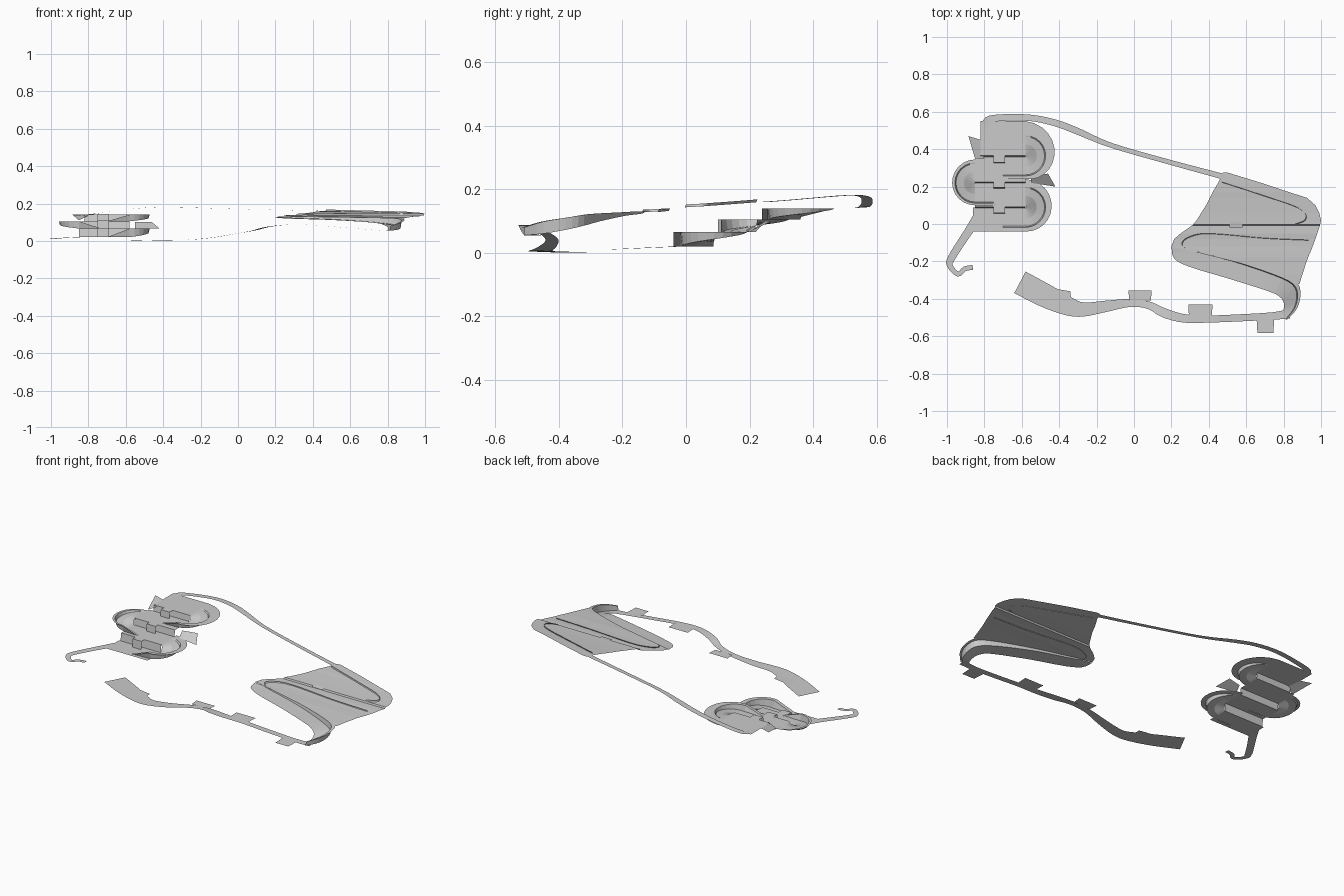
import bpy, bmesh, math
from mathutils import Vector


def loft(name, rows):
    """Skin a sheet across rows of points (equal lengths), facing upwards."""
    bm = bmesh.new()
    grid = [[bm.verts.new(p) for p in r] for r in rows]
    for a, b in zip(grid, grid[1:]):
        for i in range(len(a) - 1):
            f = bm.faces.new((a[i], a[i + 1], b[i + 1], b[i]))
            f.normal_update()
            if f.normal.z < 0:
                f.normal_flip()
    bmesh.ops.remove_doubles(bm, verts=bm.verts, dist=0.0005)
    me = bpy.data.meshes.new(name)
    bm.to_mesh(me)
    bm.free()
    ob = bpy.data.objects.new(name, me)
    bpy.context.collection.objects.link(ob)
    return ob


def smooth(pts, n=4):
    """Catmull-Rom through points of any dimension."""
    p = [Vector(q) for q in pts]
    p = [p[0] * 2 - p[1]] + p + [p[-1] * 2 - p[-2]]
    out = []
    for a, b, c, d in zip(p, p[1:], p[2:], p[3:]):
        for k in range(n):
            t = k / n
            out.append(0.5 * (2 * b + (c - a) * t + (2 * a - 5 * b + 4 * c - d) * t * t
                              + (3 * b - a - 3 * c + d) * t ** 3))
    return out + [p[-2]]


def road(name, pts, n=4):
    """Ribbon along (x, y, z, width) points."""
    s = smooth(pts, n)
    rows = []
    for i, q in enumerate(s):
        d = s[min(i + 1, len(s) - 1)] - s[max(i - 1, 0)]
        side = Vector((-d[1], d[0], 0)).normalized() * q[3] / 2
        c = Vector(q[:3])
        rows.append([c + side, c - side])
    return loft(name, rows)


def patch(name, a, b, c, d):
    return loft(name, [[a, b], [d, c]])


def wall(name, pts, drop):
    """Low step following a line."""
    s = smooth(pts, 4)
    return loft(name, [[p, p + Vector((0.004, -0.004, -drop))] for p in s])


def hairpin(name, cx, cy, side, z0, z1, rim0, rim1):
    """Descending half-turn with a retaining wall and a level rim around it."""
    rows = []
    steps = 12
    for i in range(steps + 1):
        t = i / steps
        a = math.pi * (0.5 - t)
        z = z0 + (z1 - z0) * t
        rr = rim0 + (rim1 - rim0) * t
        prof = [(0.004, z), (0.06, z), (0.102, z), (0.108, z0), (rr, z0)]
        rows.append([Vector((cx + side * r * math.cos(a), cy + r * math.sin(a), h))
                     for r, h in prof])
    # the wall and rim run out along the lower leg
    rows.append([Vector((p.x - side * 0.12, p.y, z1)) for p in rows[-1]])
    return loft(name, rows)


# Stacked hairpins on the left
Z = [0.14, 0.105, 0.066, 0.02]
hairpin("upper_hairpin", -0.58, 0.365, 1, Z[0], Z[1], 0.185, 0.125)
hairpin("middle_hairpin", -0.85, 0.22, -1, Z[1], Z[2], 0.125, 0.12)
hairpin("lower_hairpin", -0.58, 0.09, 1, Z[2], Z[3], 0.15, 0.13)

# Straight legs between hairpins, with the step down to the next leg
legs = [(-0.82, -0.58, 0.55, 0.365), (-0.85, -0.58, 0.36, 0.224),
        (-0.85, -0.58, 0.218, 0.092), (-0.86, -0.58, 0.087, -0.04)]
for i, (xa, xb, ya, yb) in enumerate(legs):
    z = Z[i]
    prof = [(ya, z), (yb, z)]
    if i < 3:
        prof.append((yb - 0.006, Z[i + 1]))
    loft(f"leg_{i + 1}", [[Vector((x, y, h)) for y, h in prof] for x in (xa, xb)])

# Small overhanging platforms on the steps
for i, y in enumerate((0.36, 0.225, 0.09)):
    z = Z[i] + 0.003
    loft(f"platform_{i + 1}", [[(x, y + 0.03, z), (x, y - 0.03, z), (x, y - 0.034, Z[i + 1])]
                               for x in (-0.75, -0.69)])

# Loose verge beside the top leg, and shoulder above the lower hairpin
patch("left_verge", (-0.885, 0.47, 0.14), (-0.82, 0.45, 0.14),
      (-0.80, 0.35, 0.135), (-0.85, 0.35, 0.11))
patch("right_verge", (-0.55, 0.25, 0.10), (-0.46, 0.27, 0.10),
      (-0.42, 0.20, 0.066), (-0.55, 0.22, 0.066))

# Exit road with the hooked end
road("exit_road", [(-0.83, 0.04, 0.02, 0.06), (-0.885, -0.04, 0.019, 0.045),
                   (-0.975, -0.18, 0.013, 0.04), (-0.983, -0.225, 0.011, 0.03),
                   (-0.94, -0.268, 0.01, 0.026), (-0.905, -0.24, 0.01, 0.026),
                   (-0.862, -0.232, 0.01, 0.026)])

# Long road across the top
road("top_road", [(-0.795, 0.47, 0.14, 0.04), (-0.79, 0.545, 0.142, 0.04),
                  (-0.73, 0.567, 0.15, 0.036), (-0.56, 0.568, 0.172, 0.034),
                  (-0.42, 0.54, 0.181, 0.036), (-0.30, 0.495, 0.18, 0.036),
                  (-0.12, 0.42, 0.174, 0.026), (0.20, 0.328, 0.166, 0.026),
                  (0.49, 0.25, 0.16, 0.03)])

# Right-hand slope holding the wide switchback: (y, z, left x, right x)
slope = [(0.275, 0.162, 0.475, 0.50), (0.22, 0.16, 0.45, 0.68), (0.17, 0.157, 0.42, 0.83),
         (0.14, 0.154, 0.405, 0.925), (0.10, 0.151, 0.385, 0.97), (0.06, 0.148, 0.36, 0.99),
         (0.02, 0.146, 0.335, 1.0), (-0.004, 0.145, 0.315, 0.995), (-0.008, 0.136, 0.31, 0.994),
         (-0.05, 0.135, 0.25, 0.98), (-0.08, 0.132, 0.215, 0.97), (-0.12, 0.13, 0.20, 0.955),
         (-0.135, 0.13, 0.27, 0.95), (-0.18, 0.129, 0.45, 0.93), (-0.21, 0.127, 0.57, 0.92),
         (-0.27, 0.124, 0.76, 0.90), (-0.32, 0.12, 0.86, 0.885)]
loft("right_slope", [[(xa + (xb - xa) * k / 4, y, z) for k in range(5)]
                     for y, z, xa, xb in slope])

# Low kerb walls tracing the turns on the slope
wall("slope_kerb", [(0.47, 0.225, 0.168), (0.70, 0.15, 0.162), (0.86, 0.095, 0.158),
                    (0.915, 0.055, 0.155), (0.91, 0.02, 0.153), (0.86, 0.0, 0.152)], 0.009)
wall("lower_kerb", [(0.93, -0.085, 0.137), (0.70, -0.075, 0.137), (0.40, -0.05, 0.14),
                    (0.29, -0.07, 0.139), (0.255, -0.105, 0.137), (0.28, -0.135, 0.136)], 0.008)
patch("slope_platform", (0.51, 0.01, 0.148), (0.58, 0.01, 0.148),
      (0.58, -0.02, 0.144), (0.51, -0.02, 0.144))

# Descending leg: outer edge, road, retaining wall and rim, swinging into the final bend
# (outer x, y, wall x, y, road z, wall top z, rim x, y)
bend = [(0.20, -0.12, 0.27, -0.132, 0.127, 0.130, 0.275, -0.13),
        (0.215, -0.185, 0.30, -0.14, 0.123, 0.130, 0.305, -0.138),
        (0.30, -0.23, 0.45, -0.18, 0.118, 0.129, 0.455, -0.178),
        (0.50, -0.29, 0.57, -0.213, 0.112, 0.127, 0.575, -0.208),
        (0.72, -0.36, 0.75, -0.275, 0.098, 0.124, 0.76, -0.265),
        (0.78, -0.39, 0.845, -0.322, 0.085, 0.120, 0.87, -0.312),
        (0.80, -0.42, 0.87, -0.38, 0.072, 0.110, 0.89, -0.38),
        (0.80, -0.455, 0.855, -0.45, 0.06, 0.098, 0.87, -0.455),
        (0.785, -0.485, 0.81, -0.51, 0.055, 0.08, 0.815, -0.515)]
loft("descending_bend", [[(a, b, z), (c, d, z), (c + 0.005, d + 0.002, w), (e, f, w)]
                         for a, b, c, d, z, w, e, f in smooth(bend, 3)])

# Winding road along the bottom
road("bottom_road", [(0.83, -0.48, 0.055, 0.05), (0.74, -0.492, 0.058, 0.04),
                     (0.56, -0.502, 0.072, 0.038), (0.40, -0.508, 0.085, 0.038),
                     (0.27, -0.505, 0.087, 0.045), (0.16, -0.475, 0.075, 0.05),
                     (0.08, -0.435, 0.055, 0.04), (-0.02, -0.422, 0.037, 0.042),
                     (-0.15, -0.44, 0.016, 0.06), (-0.27, -0.457, 0.006, 0.075),
                     (-0.35, -0.44, 0.004, 0.10), (-0.47, -0.385, 0.002, 0.125),
                     (-0.61, -0.312, 0.0, 0.13)])

# Lay-bys beside the bottom road
patch("verge_wide", (-0.46, -0.34, 0.004), (-0.34, -0.36, 0.004),
      (-0.335, -0.42, 0.004), (-0.46, -0.40, 0.003))
for name, x0, x1, y0, y1, z in (("lay_by_left", -0.03, 0.095, -0.355, -0.41, 0.045),
                                ("lay_by_middle", 0.29, 0.42, -0.43, -0.515, 0.087),
                                ("lay_by_right", 0.655, 0.75, -0.50, -0.583, 0.06)):
    patch(name, (x0, y0, z), (x1, y0, z), (x1 - 0.005, y1, z), (x0 + 0.005, y1, z))
